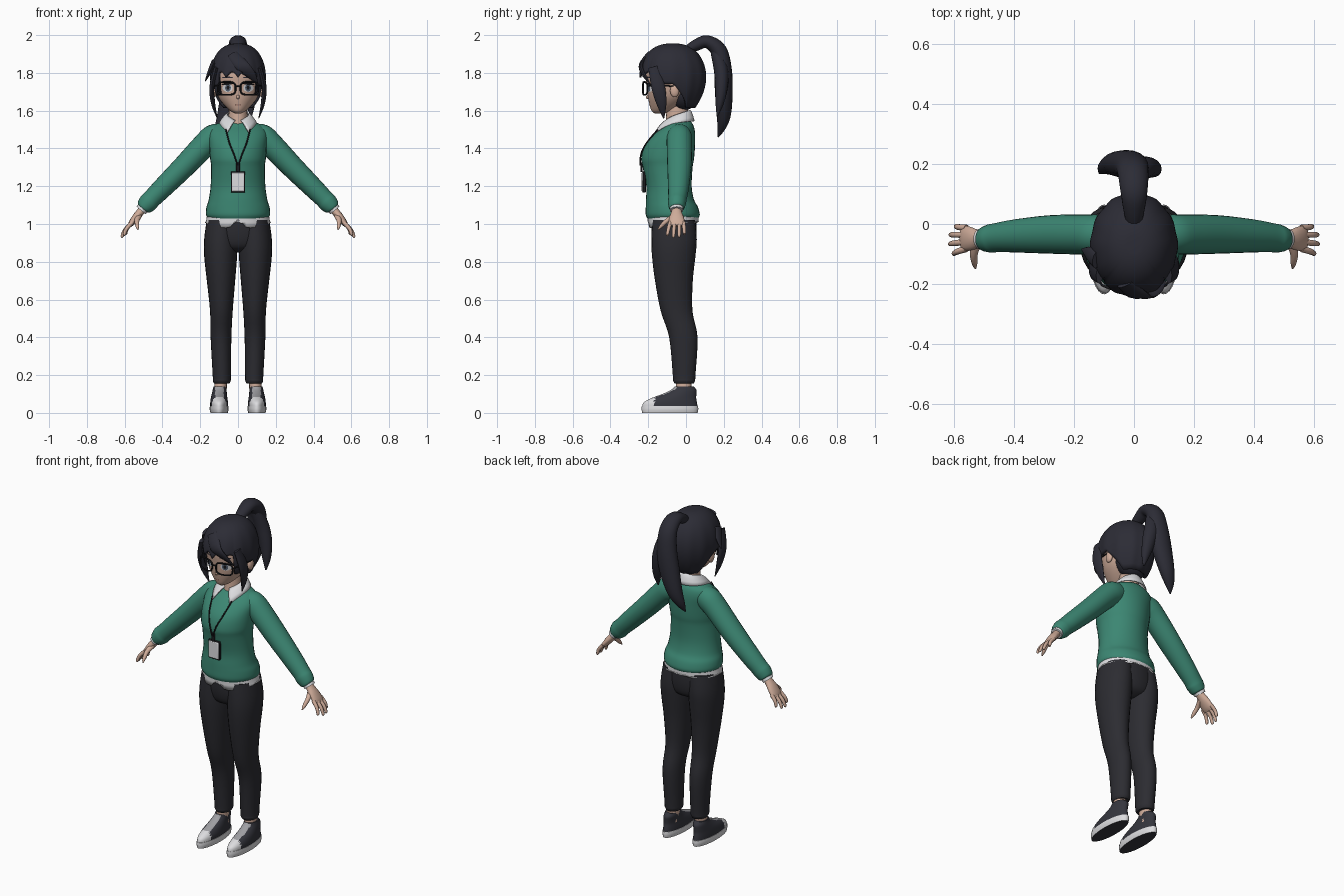
import bpy, bmesh
from math import sin, cos, pi, radians, sqrt
from mathutils import Vector, Matrix

cube = bpy.data.objects.get("Cube")
if cube:
    bpy.data.objects.remove(cube)

def material(name, r, g, b):
    m = bpy.data.materials.new(name)
    m.use_nodes = True
    m.diffuse_color = (r, g, b, 1)
    m.node_tree.nodes["Principled BSDF"].inputs["Base Color"].default_value = (r, g, b, 1)
    return m

SKIN = material("skin", .62, .41, .32)
HAIR = material("hair", .025, .025, .036)
GREEN = material("sweater_green", .045, .24, .17)
WHITE = material("white_cloth", .72, .72, .74)
TROUSER = material("trouser_black", .025, .025, .031)
CANVAS = material("shoe_canvas", .035, .036, .047)
BLACK = material("frame_black", .01, .01, .012)
IRIS = material("iris_slate", .1, .13, .18)
GREY = material("lace_grey", .35, .35, .37)
LIP = material("lip", .4, .2, .16)

def finish(name, bm, mats, mirror=False):
    bmesh.ops.recalc_face_normals(bm, faces=bm.faces)
    me = bpy.data.meshes.new(name)
    bm.to_mesh(me)
    bm.free()
    for m in mats:
        me.materials.append(m)
    ob = bpy.data.objects.new(name, me)
    bpy.context.collection.objects.link(ob)
    if mirror:
        mod = ob.modifiers.new("mirror", "MIRROR")
        mod.use_mirror_merge = False
    return ob

def spline(rows, steps=4):
    """Smooth curve through all rows of equal length."""
    p = [rows[0]] + rows + [rows[-1]]
    out = []
    for i in range(1, len(p) - 2):
        for s in range(steps):
            t = s / steps
            out.append([b + .5 * t * (c - a + t * (2*a - 5*b + 4*c - d + t * (3*(b - c) + d - a)))
                        for a, b, c, d in zip(*p[i - 1:i + 3])])
    return out + [list(rows[-1])]

def skin_rings(bm, rings, closed=True):
    """Bridge rows of vertices with quads."""
    n = len(rings[0])
    for lo, hi in zip(rings, rings[1:]):
        for j in range(n if closed else n - 1):
            k = (j + 1) % n
            bm.faces.new((lo[j], lo[k], hi[k], hi[j]))

def loft(name, rows, mat, n=20, ref=None, mirror=False, caps=True):
    """Rows are (x, y, z, r1, r2); level rings, or square to the path if ref is given."""
    rows = spline(rows)
    bm = bmesh.new()
    rings = []
    for i, (x, y, z, r1, r2) in enumerate(rows):
        a, b = Vector((1, 0, 0)), Vector((0, 1, 0))
        if ref:
            t = Vector(rows[min(i + 1, len(rows) - 1)][:3]) - Vector(rows[max(i - 1, 0)][:3])
            t.normalize()
            b = Vector(ref)
            b = (b - t * b.dot(t)).normalized()
            a = b.cross(t)
        r1, r2 = max(r1, .001), max(r2, .001)
        rings.append([bm.verts.new(Vector((x, y, z)) + a * r1 * cos(2*pi*j/n) + b * r2 * sin(2*pi*j/n))
                      for j in range(n)])
    skin_rings(bm, rings)
    if caps:
        bm.faces.new(rings[0])
        bm.faces.new(rings[-1])
    return finish(name, bm, mat if isinstance(mat, list) else [mat], mirror)

def ball(name, c, r, mat, mirror=False):
    bm = bmesh.new()
    bmesh.ops.create_uvsphere(bm, u_segments=20, v_segments=12, radius=1,
                              matrix=Matrix.Translation(c) @ Matrix.Diagonal((*r, 1)))
    return finish(name, bm, [mat], mirror)

def box(name, c, size, mat):
    bm = bmesh.new()
    bmesh.ops.create_cube(bm, size=1, matrix=Matrix.Translation(c) @ Matrix.Diagonal((*size, 1)))
    ob = finish(name, bm, [mat])
    mod = ob.modifiers.new("bevel", "BEVEL")
    mod.width, mod.segments = .004, 2
    return ob

def wire(name, pts, r, mat, mirror=False, ref=(0, 0, 1)):
    return loft(name, [(*p, r, r) for p in pts], mat, 8, ref, mirror)

Y, X = (0, 1, 0), (1, 0, 0)

# Head, neck and ears
HEAD = [(0, -.14, 1.585, .015, .025), (0, -.125, 1.6, .042, .058), (0, -.1, 1.64, .082, .095),
        (0, -.085, 1.68, .108, .118), (0, -.08, 1.73, .122, .128), (0, -.075, 1.8, .127, .14),
        (0, -.07, 1.88, .1, .12), (0, -.07, 1.92, .05, .06)]
loft("head", HEAD, SKIN, 40)
loft("neck", [(0, -.05, 1.47, .065, .07), (0, -.047, 1.54, .052, .061), (0, -.045, 1.66, .048, .055)], SKIN)
ball("ear", (.126, -.06, 1.705), (.014, .024, .034), SKIN, True)
ball("nose", (0, -.2, 1.672), (.009, .013, .011), SKIN)

# Painted face details, laid on the face surface
FACE = spline(HEAD, 12)

def face_y(x, z):
    _, cy, _, rx, ry = min(FACE, key=lambda r: abs(r[2] - z))
    return cy - ry * sqrt(max(0, 1 - (x / rx) ** 2))

def patch(name, cx, cz, rx, rz, off, mat, mirror=True, tilt=0):
    bm = bmesh.new()
    rings = []
    for k in (.05, .5, 1):
        pts = [(cx + k*rx*cos(i*pi/12), cz + k*rz*sin(i*pi/12) + tilt*k*cos(i*pi/12)) for i in range(24)]
        rings.append([bm.verts.new((x, face_y(x, z) - off, z)) for x, z in pts])
    skin_rings(bm, rings)
    bm.faces.new(rings[0])
    finish(name, bm, [mat], mirror)

patch("eye_white", .055, 1.72, .027, .021, .003, WHITE)
patch("iris", .053, 1.721, .015, .02, .005, IRIS)
patch("pupil", .053, 1.722, .007, .011, .007, BLACK)
patch("upper_lash", .056, 1.742, .031, .006, .008, BLACK, tilt=-.003)
patch("eyebrow", .056, 1.776, .03, .004, .004, HAIR)
patch("mouth", 0, 1.63, .018, .003, .003, LIP, False)

# Glasses
rim = []
for i in range(33):
    c, s = cos(i*pi/16), sin(i*pi/16)
    x = .06 + .047 * abs(c)**.6 * (1 if c > 0 else -1)
    rim.append((x, -.228 + .025 * (x / .11)**2, 1.718 + .034 * abs(s)**.6 * (1 if s > 0 else -1)))
wire("glasses_rim", rim, .0045, BLACK, True, Y)
wire("glasses_bridge", [(-.014, -.227, 1.725), (0, -.23, 1.73), (.014, -.227, 1.725)], .004, BLACK)
wire("glasses_temple", [(.107, -.204, 1.73), (.122, -.17, 1.732), (.132, -.06, 1.73)], .004, BLACK, True)

# Hair cap: every column runs from the crown to its own hairline
def hairline(deg):
    if deg < 46:
        return 1.775 + .03 * abs(sin(radians(deg * 7)))
    if deg < 66:
        return 1.68
    if deg < 92:
        return 1.74
    return 1.74 - .125 * min(1, (deg - 92) / 35)

bm = bmesh.new()
N, ROWS = 96, 20
cols = []
for j in range(N):
    th = 2*pi*j/N
    deg = abs((j * 360 / N + 180) % 360 - 180)
    bottom = hairline(deg)
    ring = []
    for i in range(ROWS):
        phi = (1 - i / (ROWS - 1)) * (pi/2 - .03)
        z = bottom + (1.955 - bottom) * sin(phi)
        h = max(0, min(1, (z - 1.78) / .176))
        k = (1 - h*h) ** .4 if z > 1.78 else 1 - 12 * (1.78 - z)**2
        k *= 1 + .012 * cos(12 * th) * (1 - h)
        ring.append(bm.verts.new((.146 * k * sin(th), -.07 - .175 * k * cos(th), z)))
    cols.append(ring)
skin_rings(bm, cols + [cols[0]], False)
bm.faces.new([c[0] for c in cols])
cap = finish("hair_cap", bm, [HAIR])
thick = cap.modifiers.new("thickness", "SOLIDIFY")
thick.thickness, thick.offset = .012, -1
ball("nape_hair", (0, -.015, 1.7), (.105, .085, .1), HAIR)

# Loose locks and ponytail
loft("side_lock", [(.115, -.17, 1.83, .012, .03), (.138, -.148, 1.73, .013, .036),
                   (.132, -.13, 1.64, .011, .027), (.11, -.118, 1.56, .002, .003)], HAIR, 12, Y, True)
loft("stray_tuft", [(-.125, -.12, 1.86, .015, .03), (-.148, -.1, 1.81, .012, .025),
                    (-.174, -.085, 1.755, .002, .003)], HAIR, 12, Y)
loft("swept_bang", [(-.03, -.2, 1.9, .01, .03), (.02, -.238, 1.84, .012, .035),
                    (.07, -.222, 1.79, .01, .025), (.105, -.19, 1.74, .002, .003)], HAIR, 12, X)
loft("ponytail", [(0, 0, 1.92, .02, .025), (0, .05, 1.945, .03, .036), (0, .11, 1.965, .034, .045),
                  (-.003, .172, 1.92, .043, .052), (-.01, .195, 1.82, .047, .058), (-.03, .2, 1.7, .047, .06),
                  (-.065, .2, 1.58, .038, .045), (-.095, .188, 1.51, .022, .028),
                  (-.115, .17, 1.46, .003, .004)], HAIR, 20, X)
loft("ponytail_strand", [(.005, .16, 1.91, .03, .035), (.025, .185, 1.82, .038, .045),
                         (.05, .188, 1.73, .034, .04), (.065, .178, 1.64, .022, .026),
                         (.07, .165, 1.57, .003, .004)], HAIR, 16, X)

# Sweater body and sleeves
loft("sweater_body", [(0, -.07, 1.03, .158, .135), (0, -.07, 1.05, .17, .143), (0, -.075, 1.09, .167, .138),
                      (0, -.085, 1.13, .155, .127), (0, -.09, 1.2, .145, .12), (0, -.097, 1.3, .142, .132),
                      (0, -.097, 1.35, .148, .14), (0, -.085, 1.42, .152, .133), (0, -.06, 1.48, .155, .108),
                      (0, -.04, 1.52, .13, .08), (0, -.035, 1.545, .075, .06)], GREEN, 32)
loft("sleeve", [(.07, -.035, 1.475, .055, .055), (.125, -.035, 1.46, .069, .066), (.175, -.035, 1.42, .065, .067),
                (.285, -.035, 1.305, .06, .064), (.4, -.04, 1.19, .054, .055), (.455, -.045, 1.135, .05, .049),
                (.476, -.048, 1.113, .051, .048), (.497, -.05, 1.09, .043, .042),
                (.503, -.05, 1.083, .034, .036)], GREEN, 24, Y, True)
loft("shirt_cuff", [(.49, -.05, 1.1, .034, .036), (.513, -.05, 1.072, .031, .035)], WHITE, 20, Y, True)

# Hands
loft("palm", [(.5, -.05, 1.085, .023, .026), (.515, -.05, 1.066, .021, .027), (.54, -.05, 1.036, .02, .038),
              (.563, -.048, 1.006, .016, .042), (.575, -.048, .99, .01, .038)], SKIN, 16, Y, True)
for finger, y, tip in (("little", -.013, (.597, -.008, .945)), ("ring", -.036, (.616, -.036, .932)),
                       ("middle", -.06, (.618, -.067, .93)), ("index", -.083, (.605, -.1, .94))):
    a, b = Vector((.56, y, 1.008)), Vector(tip)
    m = a.lerp(b, .55) + Vector((.006, 0, .004))
    loft(finger + "_finger", [(*a, .011, .011), (*m, .01, .01), (*a.lerp(b, .93), .008, .008),
                              (*b, .003, .003)], SKIN, 10, Y, True)
loft("thumb", [(.525, -.06, 1.045, .014, .018), (.535, -.1, 1.018, .012, .013), (.533, -.13, .99, .01, .01),
               (.53, -.148, .97, .003, .003)], SKIN, 12, X, True)

# Shirt collar: a folded band, open at the front with two points
bm = bmesh.new()
rows = []
for i in range(5):
    f = i / 4
    row = []
    for j in range(41):
        u = j / 20 - 1
        w = abs(u) ** 4
        ang = u * radians(166 - 21 * f)
        rx, ry = .058 + .042 * f, .064 + .024 * f
        top = 1.605 - .055 * abs(u) ** 1.5
        low = 1.545 - .058 * w
        row.append(bm.verts.new((rx * sin(ang), -.042 + ry * cos(ang) - .05 * w * f,
                                 top + (low - top) * f ** 1.5)))
    rows.append(row)
skin_rings(bm, rows, False)
collar = finish("shirt_collar", bm, [WHITE])
collar.modifiers.new("thickness", "SOLIDIFY").thickness = .007

# Shirt tail under the sweater, with a front notch
tail = loft("shirt_tail", [(0, -.067, 1.0, .172, .133), (0, -.068, 1.05, .163, .135)], WHITE, 48, caps=False)
for v in tail.data.vertices:
    front = max(0, -(v.co.y + .067) / .133)
    if v.co.z < 1.01:
        v.co.z += .012 - .045 * front * min(1, abs(v.co.x) / .05) + .01 * front
tail.modifiers.new("thickness", "SOLIDIFY").thickness = .006

# Trousers
loft("trouser_hips", [(0, -.06, .85, .05, .05), (0, -.061, .88, .135, .1), (0, -.063, .95, .17, .118),
                      (0, -.065, 1.04, .155, .118)], TROUSER, 32)
loft("trouser_leg", [(.086, -.01, .155, .04, .05), (.086, -.01, .17, .047, .058), (.086, -.01, .2, .048, .06),
                     (.09, -.014, .4, .055, .075), (.088, -.05, .54, .06, .084), (.09, -.064, .7, .075, .1),
                     (.092, -.065, .83, .087, .115), (.091, -.063, .92, .088, .12),
                     (.082, -.065, 1.02, .084, .113)], TROUSER, 24, mirror=True)
loft("ankle", [(.095, -.012, .08, .034, .042), (.09, -.012, .18, .032, .04)], SKIN, 16, mirror=True)

# Shoes: sole with a dark underside, upper with pale toe cap and laces
sole = loft("shoe_sole", [(.1, -.085, 0, .046, .147), (.1, -.085, .018, .05, .15), (.1, -.085, .036, .049, .149)],
            [WHITE, CANVAS], 32, mirror=True)
upper = loft("shoe_upper", [(.1, -.085, .03, .047, .147), (.1, -.083, .055, .047, .141), (.1, -.065, .078, .044, .119),
                            (.099, -.035, .1, .04, .09), (.097, -.012, .122, .037, .067),
                            (.096, -.01, .14, .034, .05)], [CANVAS, WHITE, GREY], 40, mirror=True)
for p in sole.data.polygons:
    p.material_index = int(p.normal.z < -.7)
for p in upper.data.polygons:
    x, y, z = p.center
    if y < -.165:
        p.material_index = 1
    elif y < -.05 and abs(x - .099) < .022 and z > .06:
        p.material_index = 2

# Badge on a neck cord
box("badge_holder", (0, -.222, 1.222), (.074, .018, .112), BLACK)
box("badge_card", (0, -.231, 1.222), (.066, .008, .1), WHITE)
box("badge_clip", (0, -.236, 1.3), (.02, .012, .05), BLACK)
wire("badge_cord", [(.064, -.15, 1.5), (.046, -.208, 1.43), (.022, -.238, 1.37), (.002, -.243, 1.31)],
     .004, BLACK, True, X)

# Smooth shading with crisp edges
bpy.ops.object.select_all(action="DESELECT")
for ob in bpy.context.scene.objects:
    if ob.type == "MESH":
        ob.select_set(True)
        bpy.context.view_layer.objects.active = ob
bpy.ops.object.shade_smooth_by_angle(angle=radians(50))
